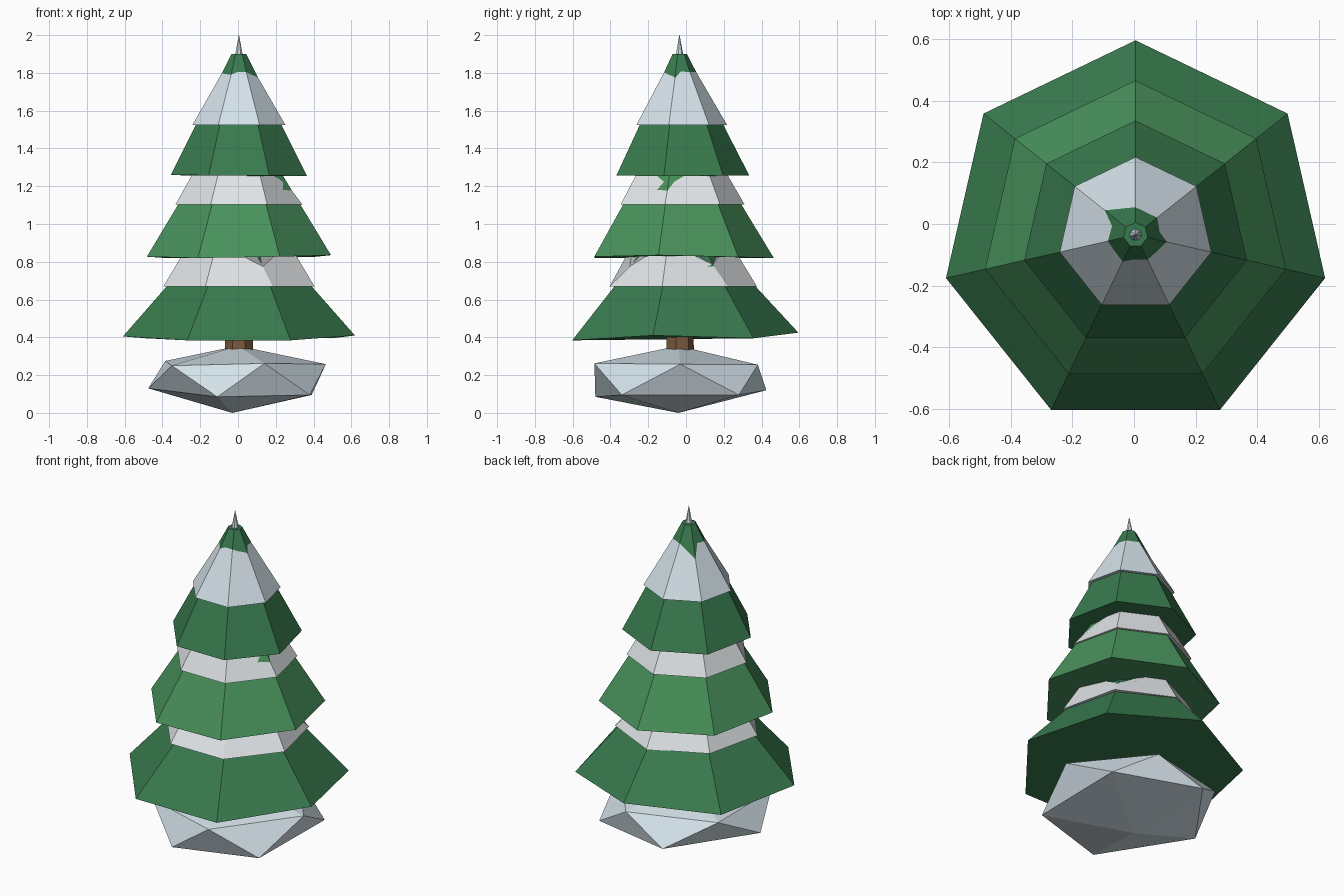
import bpy, bmesh
from math import sin, cos, pi
from mathutils import Vector

if "Cube" in bpy.data.objects:
    bpy.data.objects.remove(bpy.data.objects["Cube"])

CX, CY, N = 0.005, -0.035, 7


def material(name, rgb):
    m = bpy.data.materials.new(name)
    m.diffuse_color = (*rgb, 1)
    m.use_nodes = True
    m.node_tree.nodes["Principled BSDF"].inputs["Base Color"].default_value = m.diffuse_color
    return m


dark_green = material("dark_green", (0.04, 0.195, 0.076))
light_green = material("light_green", (0.065, 0.285, 0.105))
white_snow = material("white_snow", (0.75, 0.78, 0.80))
blue_snow = material("blue_snow", (0.66, 0.76, 0.82))
bark = material("bark", (0.20, 0.10, 0.045))


def finish(name, bm, mat):
    bmesh.ops.recalc_face_normals(bm, faces=bm.faces)
    me = bpy.data.meshes.new(name)
    bm.to_mesh(me)
    bm.free()
    me.materials.append(mat)
    ob = bpy.data.objects.new(name, me)
    bpy.context.collection.objects.link(ob)


def frustum(name, lower, upper, mat):
    """Two rings of (radius, z), vertex 0 towards +y, joined and capped."""
    bm = bmesh.new()
    rings = []
    for ring in (lower, upper):
        n = len(ring)
        rings.append([bm.verts.new((CX - r * sin(2 * pi * i / n),
                                    CY + r * cos(2 * pi * i / n), z))
                      for i, (r, z) in enumerate(ring)])
    a, b = rings
    for i in range(len(a)):
        j = (i + 1) % len(a)
        bm.faces.new((a[i], a[j], b[j], b[i]))
    bm.faces.new(a[::-1])
    bm.faces.new(b)
    finish(name, bm, mat)


# snow mound: squashed, uneven icosahedron
mound = [(-0.03, -0.04, 0.0), (0.0, -0.04, 0.355),
         (0.38, -0.34, 0.095), (-0.11, -0.48, 0.085), (-0.475, -0.04, 0.13),
         (-0.14, 0.425, 0.12), (0.39, 0.28, 0.095),
         (0.14, -0.485, 0.262), (-0.35, -0.32, 0.25), (-0.385, 0.24, 0.275),
         (0.14, 0.38, 0.255), (0.465, -0.03, 0.258)]
bm = bmesh.new()
for p in mound:
    bm.verts.new(p)
bmesh.ops.convex_hull(bm, input=bm.verts)
finish("snow_mound", bm, blue_snow)

# trunk
frustum("trunk", [(0.08, 0.2)] * N, [(0.07, 0.6)] * N, bark)

# tiers: green rim, green top, snow rim, snow top, snow gaps {corner: height}
tiers = [
    ("lower", (0.63, 0.39), (0.06, 1.04), (0.41, 0.67), (0.27, 0.9),
     {4: 0.775, 6: 0.785}, dark_green, white_snow,
     [0.035, 0.005, 0.015, -0.006, -0.006, 0.02, 0.005]),
    ("middle", (0.50, 0.82), (0.05, 1.56), (0.345, 1.103), (0.22, 1.32),
     {5: 1.205}, light_green, white_snow,
     [0, 0, 0.007, 0, 0.007, 0.015, 0.005]),
    ("upper", (0.37, 1.257), (0.04, 1.9), (0.252, 1.525), (0.042, 1.885),
     {1: 1.73, 3: 1.79, 5: 1.77}, dark_green, blue_snow,
     [0, 0, 0.004, 0, 0, -0.004, 0]),
]
for name, rim, top, srim, stop, gaps, green, snow, dz in tiers:
    frustum(name + "_branches", [(rim[0], rim[1] + d) for d in dz], [top] * N, green)
    slope = (rim[0] - top[0]) / (top[1] - rim[1])
    upper = [stop] * N
    for i, z in gaps.items():
        upper[i] = (rim[0] - slope * (z - rim[1]), z)
    frustum(name + "_snow", [srim] * N, upper, snow)

# pointed tip
frustum("tip", [(0.027, 1.86)] * N, [(0.001, 2.0)] * N, blue_snow)
